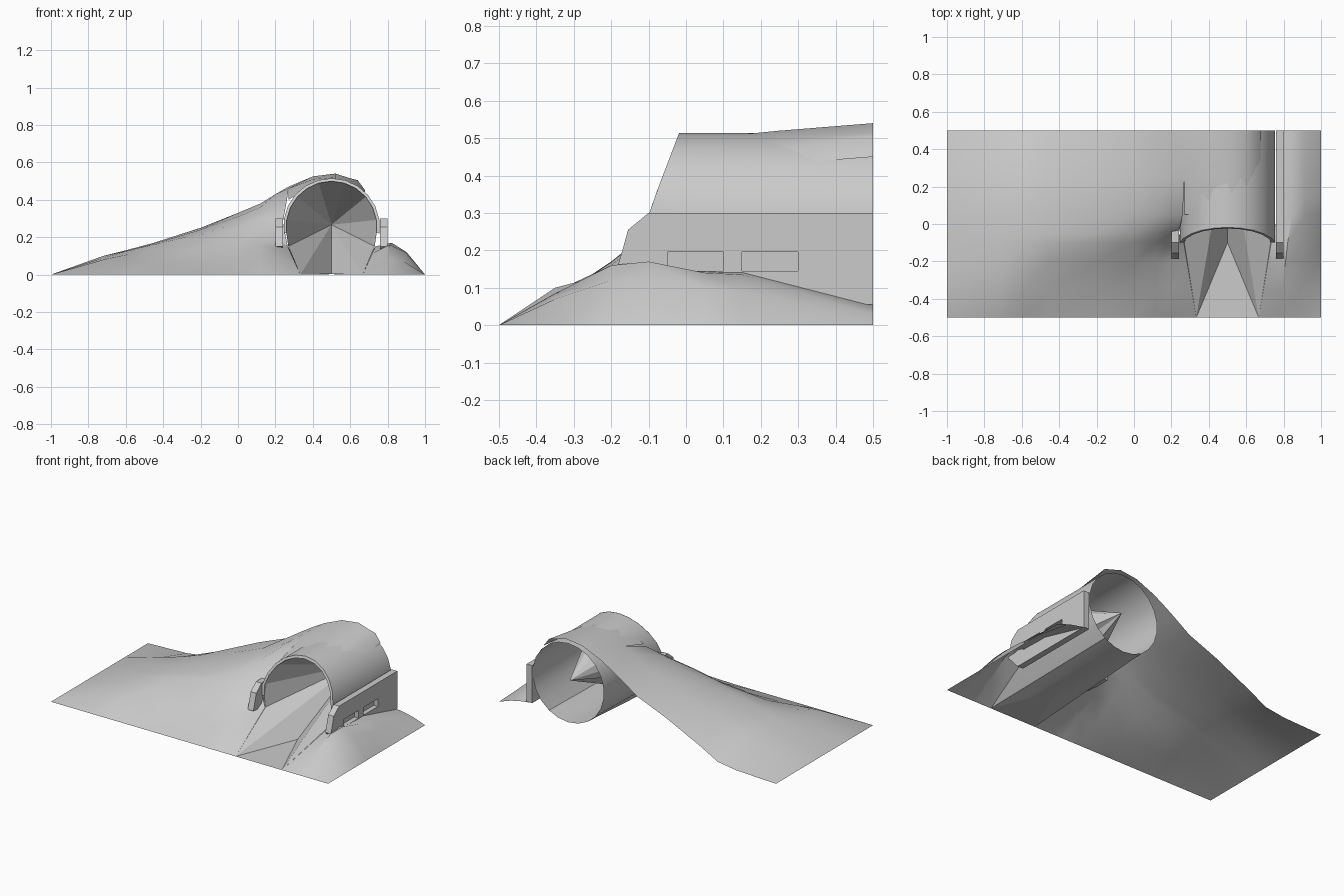
import bpy, bmesh, math
from mathutils import Vector

if "Cube" in bpy.data.objects:
    bpy.data.objects.remove(bpy.data.objects["Cube"])

stone = bpy.data.materials.new("pale grey stone")
stone.use_nodes = True
stone.diffuse_color = (0.6, 0.6, 0.6, 1)
bsdf = next(n for n in stone.node_tree.nodes if n.type == "BSDF_PRINCIPLED")
bsdf.inputs["Base Color"].default_value = stone.diffuse_color


def make_object(name, bm, smooth_angle=None, recalc=False):
    if recalc:
        bmesh.ops.recalc_face_normals(bm, faces=bm.faces)
    mesh = bpy.data.meshes.new(name)
    bm.to_mesh(mesh)
    bm.free()
    mesh.materials.append(stone)
    obj = bpy.data.objects.new(name, mesh)
    bpy.context.collection.objects.link(obj)
    if smooth_angle:
        bpy.ops.object.select_all(action="DESELECT")
        bpy.context.view_layer.objects.active = obj
        obj.select_set(True)
        bpy.ops.object.shade_smooth_by_angle(angle=math.radians(smooth_angle))
    return obj


def patch(name, rows, angle=35, closed=False):
    """Sheet of quads through rows of points; closed joins the row ends."""
    bm = bmesh.new()
    grid = [[bm.verts.new(p) for p in row] for row in rows]
    for low, high in zip(grid, grid[1:]):
        count = len(low)
        for i in range(count if closed else count - 1):
            j = (i + 1) % count
            bm.faces.new((low[i], low[j], high[j], high[i]))
    return make_object(name, bm, angle)


# Tunnel dimensions; the ring is numbered from the bottom
CENTRE_X, CENTRE_Z, RADIUS, SIDES = 0.5, 0.257, 0.257, 22
MOUTH_Y, FRONT_Y, BACK_Y = -0.1, -0.5, 0.5
FLOOR_HALF = 0.167


def ring_point(i, y, radius=RADIUS):
    a = math.tau * i / SIDES
    return Vector((CENTRE_X + radius * math.sin(a), y, CENTRE_Z - radius * math.cos(a)))


def mouth(i, radius=RADIUS):
    """Mouth outline: slanted above, with two floor corners pulled forward."""
    i %= SIDES
    if i in (1, 3, SIDES - 1, SIDES - 3):
        return (mouth(i - 1, radius) + mouth(i + 1, radius)) / 2
    if i in (2, SIDES - 2):
        side = 1 if i == 2 else -1
        return Vector((CENTRE_X + side * FLOOR_HALF, FRONT_Y, 0))
    p = ring_point(i, MOUTH_Y, radius)
    p.y += 0.08 * max(0, p.z - 0.3) / 0.21
    return p


def floor_edge(y, side):
    """Point on the straight edge from the floor corner up to the mouth."""
    t = (y - FRONT_Y) / (MOUTH_Y - FRONT_Y)
    p = mouth(2).lerp(mouth(4), t)
    return CENTRE_X + side * (p.x - CENTRE_X), p.z


# Hillside: y, optional inner edge, then heights at the shared columns
columns = [-1, -0.72, -0.58, -0.45, -0.2, 0, 0.12, 0.2]
hill = [
    (-0.5, None, [0, 0, 0, 0, 0, 0, 0, 0]),
    (-0.35, None, [0, 0.08, 0.07, 0.06, 0.06, 0.07, 0.09, 0.1]),
    (-0.2, None, [0, 0.09, 0.11, 0.13, 0.14, 0.17, 0.16, 0.14]),
    (-0.1, None, [0, 0.1, 0.13, 0.16, 0.21, 0.25, 0.24, 0.2]),
    (-0.05, (0.24, 0.28), [0, 0.1, 0.13, 0.165, 0.22, 0.28, 0.3, 0.29]),
    (0.05, (0.26, 0.39), [0, 0.1, 0.135, 0.17, 0.24, 0.31, 0.36, 0.38]),
    (0.25, (0.27, 0.46), [0, 0.08, 0.12, 0.165, 0.25, 0.33, 0.38, 0.43]),
    (0.5, (0.27, 0.47), [0, 0.01, 0.03, 0.1, 0.22, 0.3, 0.38, 0.43]),
]
rows = []
for y, edge, heights in hill:
    ex, ez = edge or floor_edge(y, -1)
    rows.append([(x, y, z) for x, z in zip(columns, heights)] + [(ex, y, ez)])
patch("left_hillside", rows)

# Earth draped over the tunnel roof
cover_x = [0.27, 0.4, 0.52, 0.6, 0.64, 0.68]
cover = {
    0.05: [0.4, 0.48, 0.5, 0.48, 0.45, 0.42],
    0.25: [0.46, 0.51, 0.52, 0.495, 0.47, 0.43],
    0.5: [0.47, 0.525, 0.54, 0.515, 0.505, 0.45],
}
patch("roof_earth", [[(x, y, z) for x, z in zip(cover_x, zs)] for y, zs in cover.items()])

# Bank on the other side: y, optional inner edge, heights out to the rim
bank = [
    (-0.5, None, [0, 0, 0]),
    (-0.35, None, [0.085, 0.07, 0]),
    (-0.2, None, [0.16, 0.12, 0]),
    (-0.1, None, [0.17, 0.12, 0]),
    (0.05, (0.77, 0.145), [0.14, 0.1, 0]),
    (0.15, (0.77, 0.145), [0.135, 0.09, 0]),
    (0.5, (0.77, 0.055), [0.045, 0.03, 0]),
]
rows = []
for y, edge, heights in bank:
    ex, ez = edge or floor_edge(y, 1)
    rows.append([(ex, y, ez)] + [(ex + (1 - ex) * t, y, z)
                                 for t, z in zip((0.33, 0.63, 1), heights)])
patch("right_bank", rows)

# Tunnel tube, open at the far end
patch("tunnel_tube", [[mouth(i) for i in range(SIDES)],
                      [ring_point(i, BACK_Y) for i in range(SIDES)]], closed=True)

# Faceted lining that narrows to a point at the far end
bm = bmesh.new()
tip = bm.verts.new((CENTRE_X, 0.485, 0.267))
rim = [bm.verts.new(mouth(i, RADIUS - 0.003)) for i in range(0, SIDES, 2)]
for i, v in enumerate(rim):
    bm.faces.new((v, rim[(i + 1) % len(rim)], tip))
make_object("tunnel_lining", bm)

# Flat triangular floor in front of the mouth
bm = bmesh.new()
bm.faces.new([bm.verts.new(mouth(i)) for i in (-2, 2, 0)])
make_object("entrance_floor", bm)

# Thin arch around the mouth
arch = range(5, SIDES - 4)
depth = Vector((0, 0.02, 0))
outer = [mouth(i, RADIUS + 0.001) for i in arch]
inner = [mouth(i, RADIUS - 0.015) for i in arch]
patch("mouth_arch", [[p + depth for p in inner], inner, outer], 30)


# Side walls extruded from a stepped profile
def wall(name, x, back, low):
    profile = [(back, 0.3), (-0.1, 0.3), (-0.155, 0.255), (-0.17, 0.2),
               (-0.185, 0.15), (-0.1, low), (back, low)]
    bm = bmesh.new()
    face = bm.faces.new([bm.verts.new((x, y, z)) for y, z in profile])
    new = bmesh.ops.extrude_face_region(bm, geom=[face])["geom"]
    bmesh.ops.translate(bm, vec=(0.04, 0, 0),
                        verts=[v for v in new if isinstance(v, bmesh.types.BMVert)])
    return make_object(name, bm, recalc=True)


wall("left_wing_wall", 0.2, 0, 0.14)
side_wall = wall("right_side_wall", 0.76, BACK_Y, 0.055)

# Two shallow niches cut into the long wall
bm = bmesh.new()
for y in (0.025, 0.225):
    box = bmesh.ops.create_cube(bm, size=1)["verts"]
    bmesh.ops.scale(bm, vec=(0.06, 0.15, 0.05), verts=box)
    bmesh.ops.translate(bm, vec=(0.8, y, 0.17), verts=box)
cutter = make_object("niche_cutter", bm)
cutter.hide_render = True
cutter.hide_set(True)
cut = side_wall.modifiers.new("niches", "BOOLEAN")
cut.operation = "DIFFERENCE"
cut.solver = "EXACT"
cut.object = cutter
